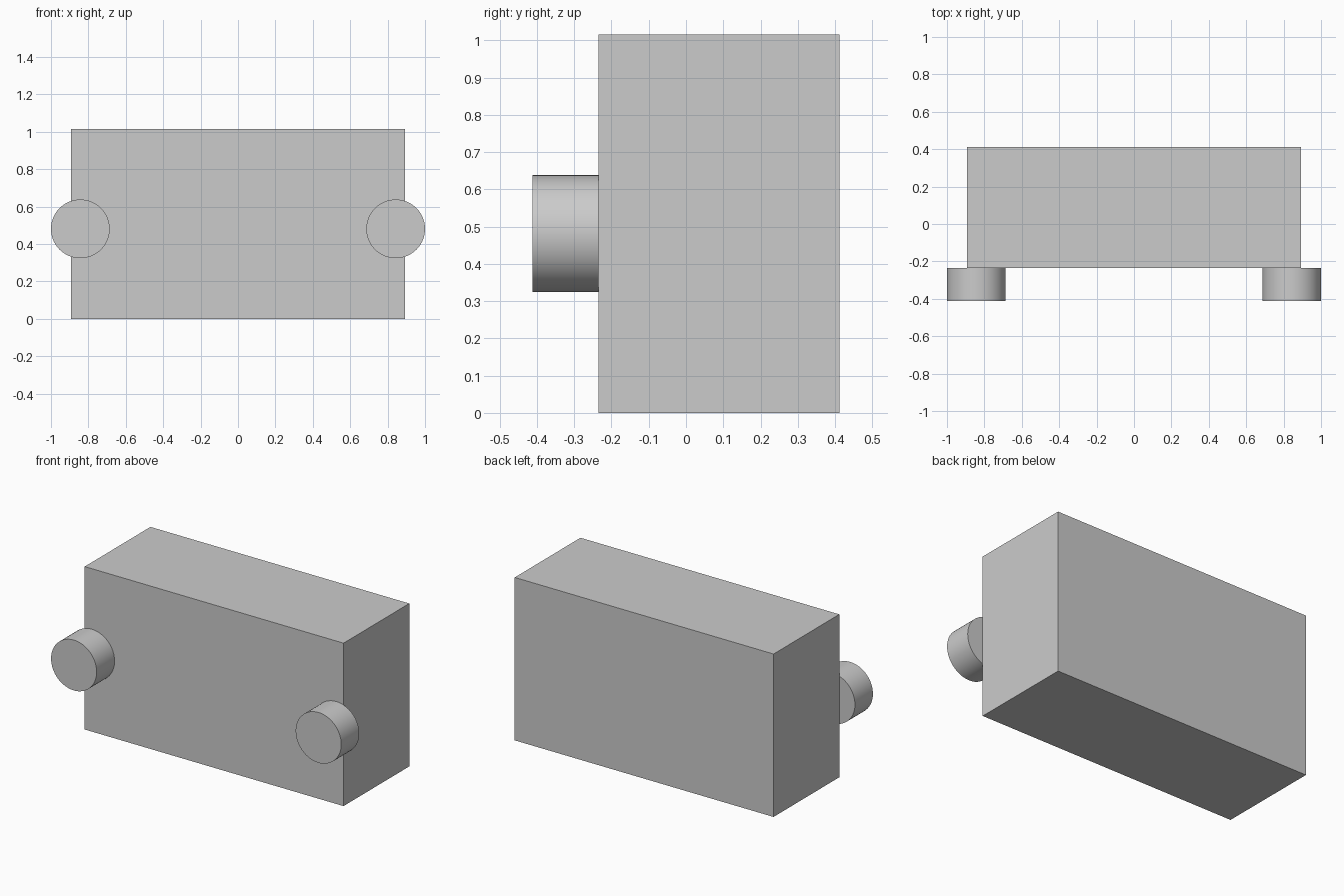
import bpy
import math

default = bpy.data.objects.get("Cube")
if default:
    bpy.data.objects.remove(default, do_unlink=True)

# Single plain grey
GREY = (0.6, 0.6, 0.6, 1.0)
grey = bpy.data.materials.new("light grey")
grey.use_nodes = True
grey.diffuse_color = GREY
grey.node_tree.nodes["Principled BSDF"].inputs["Base Color"].default_value = GREY

WIDTH, HEIGHT = 1.784, 1.015
FRONT, BACK = -0.235, 0.412
RADIUS, KNOB_FRONT = 0.157, -0.412

# Box body
bpy.ops.mesh.primitive_cube_add(size=1, location=(0, (FRONT + BACK) / 2, HEIGHT / 2))
body = bpy.context.object
body.name = "body"
body.scale = (WIDTH, BACK - FRONT, HEIGHT)
bpy.ops.object.transform_apply(location=False, rotation=False, scale=True)
body.data.materials.append(grey)

# Round knobs on the front, overhanging the side edges
for side, name in ((1, "left_knob"), (-1, "right_knob")):
    bpy.ops.mesh.primitive_cylinder_add(
        vertices=64, radius=RADIUS, depth=FRONT - KNOB_FRONT,
        location=(side * (1 - RADIUS), (FRONT + KNOB_FRONT) / 2, 0.481),
        rotation=(math.pi / 2, 0, 0))
    knob = bpy.context.object
    knob.name = name
    knob.data.materials.append(grey)
    bpy.ops.object.shade_smooth_by_angle()
